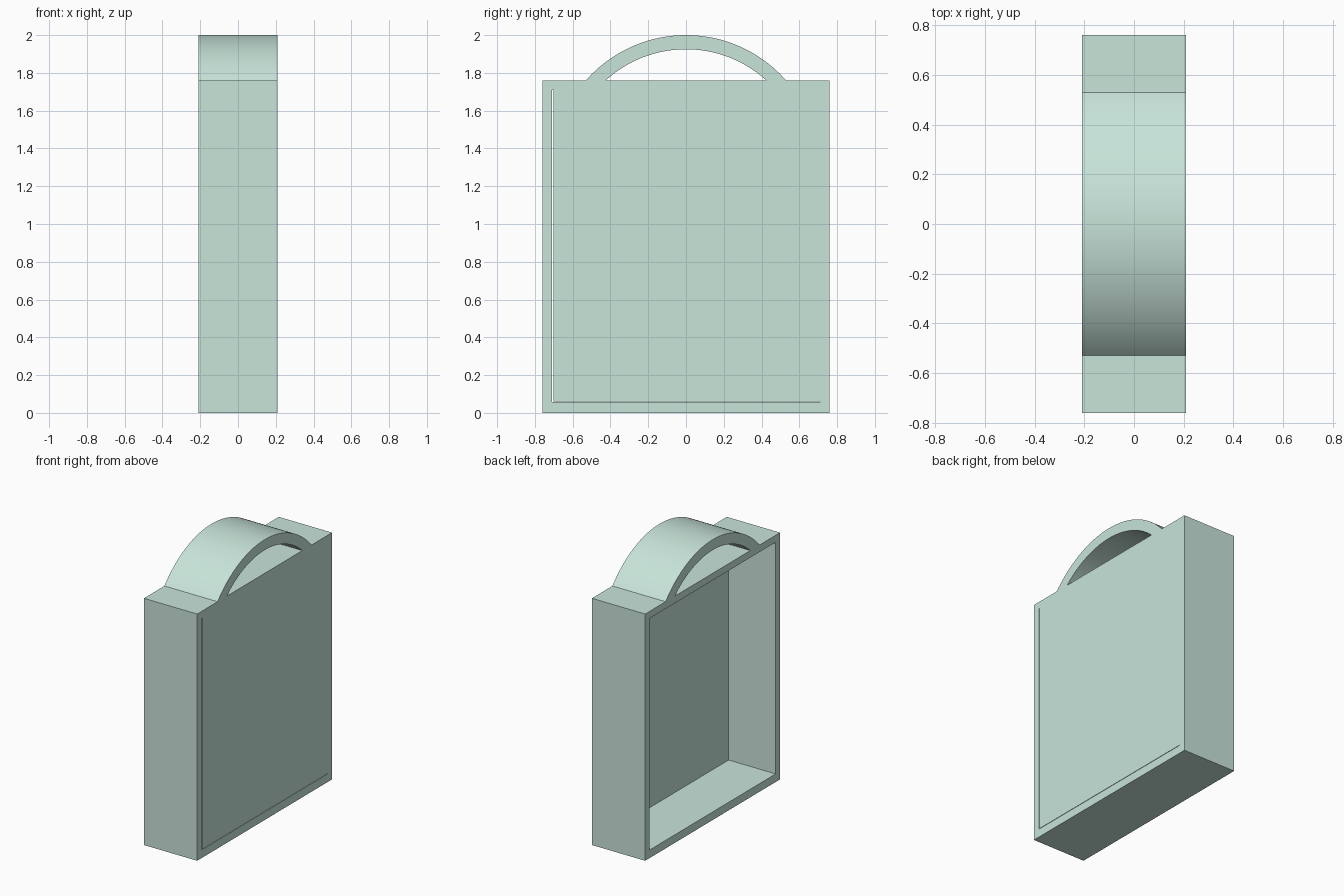
import bpy, bmesh, math

if "Cube" in bpy.data.objects:
    bpy.data.objects.remove(bpy.data.objects["Cube"])

HALF_X = 0.21              # half depth of the case
HALF_Y, TOP = 0.76, 1.76   # outer case
IN_Y, IN_LO, IN_HI = 0.71, 0.058, 1.71   # opening

mat = bpy.data.materials.new("pale_green")
mat.diffuse_color = (0.58, 0.78, 0.70, 1)
mat.use_nodes = True
mat.node_tree.nodes["Principled BSDF"].inputs["Base Color"].default_value = mat.diffuse_color


def make_object(name, bm):
    bmesh.ops.recalc_face_normals(bm, faces=bm.faces)
    mesh = bpy.data.meshes.new(name)
    bm.to_mesh(mesh)
    bm.free()
    obj = bpy.data.objects.new(name, mesh)
    bpy.context.collection.objects.link(obj)
    mesh.materials.append(mat)
    return obj


def band(name, outer, inner, closed):
    """Solid strip between two matching (y, z) outlines, spanning the case depth."""
    bm = bmesh.new()
    rings = [[bm.verts.new((x, y, z)) for y, z in line]
             for x, line in ((-HALF_X, outer), (HALF_X, outer),
                             (HALF_X, inner), (-HALF_X, inner))]
    n = len(outer)
    for i in range(n if closed else n - 1):
        j = (i + 1) % n
        for k in range(4):
            a, b = rings[k], rings[(k + 1) % 4]
            bm.faces.new((a[i], a[j], b[j], b[i]))
    if not closed:
        for i in (0, n - 1):
            bm.faces.new([r[i] for r in rings])
    return make_object(name, bm)


def rect(y0, y1, z0, z1):
    return [(y0, z0), (y1, z0), (y1, z1), (y0, z1)]


# Open rectangular case
band("case_frame", rect(-HALF_Y, HALF_Y, 0, TOP),
     rect(-IN_Y, IN_Y, IN_LO, IN_HI), True)

# Flush panel on the right side, with hairline gaps at the front and bottom
y0, y1, z0, z1 = -0.702, IN_Y, 0.061, IN_HI
x0, x1 = 0.157, HALF_X
bm = bmesh.new()
bmesh.ops.create_cube(bm, size=1)
for v in bm.verts:
    v.co = (x1 if v.co.x > 0 else x0,
            y1 if v.co.y > 0 else y0,
            z1 if v.co.z > 0 else z0)
make_object("side_panel", bm)


# Arched carrying handle, its feet cut level with the case top
def arc(radius, centre=1.295, steps=48):
    end = math.acos((TOP - centre) / radius)
    angles = [end * (2 * i / steps - 1) for i in range(steps + 1)]
    return [(radius * math.sin(a), centre + radius * math.cos(a)) for a in angles]


handle = band("handle", arc(0.705), arc(0.63), False)
bpy.context.view_layer.objects.active = handle
handle.select_set(True)
bpy.ops.object.shade_smooth_by_angle(angle=math.radians(30))
